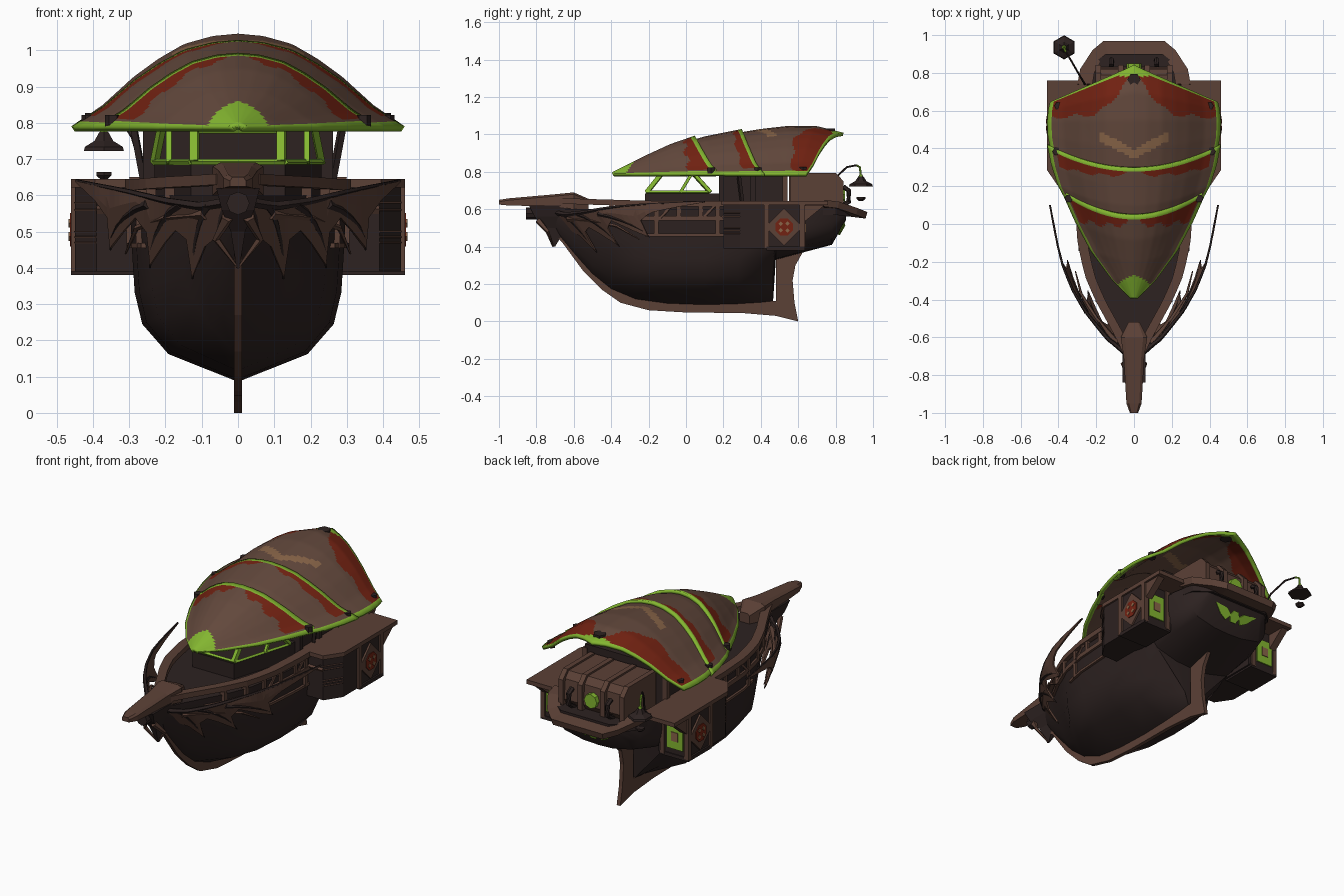
import bpy, bmesh, math
from mathutils import Vector

if "Cube" in bpy.data.objects:
    bpy.data.objects.remove(bpy.data.objects["Cube"])

def material(name, rgb):
    m = bpy.data.materials.new(name)
    m.diffuse_color = (*rgb, 1)
    m.use_nodes = True
    m.node_tree.nodes["Principled BSDF"].inputs["Base Color"].default_value = m.diffuse_color
    return m

DARK = material("dark timber", (0.026, 0.016, 0.015))
WOOD = material("brown timber", (0.105, 0.052, 0.037))
SHELL = material("shell brown", (0.125, 0.066, 0.046))
GREEN = material("lime green", (0.23, 0.47, 0.03))
RED = material("rust red", (0.17, 0.016, 0.006))
TAN = material("tan", (0.25, 0.13, 0.065))

def mesh(name, verts, faces, mats, idx=None, smooth=None, solid=0):
    me = bpy.data.meshes.new(name)
    me.from_pydata([tuple(v) for v in verts], [], faces)
    for m in (mats if isinstance(mats, list) else [mats]):
        me.materials.append(m)
    if idx:
        me.polygons.foreach_set("material_index", idx)
    bm = bmesh.new()
    bm.from_mesh(me)
    bmesh.ops.recalc_face_normals(bm, faces=bm.faces)
    bm.to_mesh(me)
    bm.free()
    if smooth:
        me.shade_smooth()
        me.set_sharp_from_angle(angle=math.radians(smooth))
    ob = bpy.data.objects.new(name, me)
    bpy.context.collection.objects.link(ob)
    if solid:
        mod = ob.modifiers.new("thickness", 'SOLIDIFY')
        mod.thickness, mod.offset = solid, 0
    return ob

def loft(name, rings, mat, smooth=None):
    n = len(rings[0])
    faces = [(i*n+j, i*n+(j+1) % n, (i+1)*n+(j+1) % n, (i+1)*n+j)
             for i in range(len(rings)-1) for j in range(n)]
    faces += [tuple(range(n)), tuple(range((len(rings)-1)*n, len(rings)*n))]
    return mesh(name, [p for r in rings for p in r], faces, mat, smooth=smooth)

def prism(name, pts, axis, a, b, mat):
    put = {'x': lambda p, d: (d, p[0], p[1]), 'y': lambda p, d: (p[0], d, p[1]),
           'z': lambda p, d: (p[0], p[1], d)}[axis]
    return loft(name, [[put(p, d) for p in pts] for d in (a, b)], mat)

def box(name, x0, x1, y0, y1, z0, z1, mat):
    return prism(name, [(x0, y0), (x1, y0), (x1, y1), (x0, y1)], 'z', z0, z1, mat)

def bar(name, pts, r, mat, n=6, r_end=None):
    """Tube through points, optionally tapering to r_end."""
    pts, rings = [Vector(p) for p in pts], []
    for i, p in enumerate(pts):
        d = (pts[min(i+1, len(pts)-1)] - pts[max(i-1, 0)]).normalized()
        u = d.cross(Vector((0.3, 0.2, 1))).normalized()
        w = d.cross(u)
        q = r + ((r_end or r) - r) * i / (len(pts)-1)
        rings.append([p + q*(math.cos(k*2*math.pi/n)*u + math.sin(k*2*math.pi/n)*w) for k in range(n)])
    return loft(name, rings, mat)

def ngon(cu, cv, r, n, turn=0):
    return [(cu + r*math.cos(turn+k*2*math.pi/n), cv + r*math.sin(turn+k*2*math.pi/n)) for k in range(n)]

def interp(x, tab):
    for p, q in zip(tab, tab[1:]):
        if x <= q[0]:
            f = max(0, (x-p[0])/(q[0]-p[0]))
            return [a+(b-a)*f for a, b in zip(p, q)]
    return list(tab[-1])

# ---- hull: (y, half width, keel z, section)
BOW, MID = [0, .1, .38, .6, .78, .92, 1], [0, .08, .64, .88, .95, .97, 1]
SKEG, STERN = [0, .04, .1, .3, .75, .96, 1], [0, .35, .8, .93, .98, 1, 1]
HEIGHT = [0, .02, .15, .31, .48, .66, 1]
HULL = [(-.72, .03, .5, BOW), (-.6, .085, .36, BOW), (-.5, .14, .25, BOW), (-.4, .195, .17, BOW),
        (-.27, .25, .115, MID), (-.1, .287, .092, MID), (.1, .3, .085, MID), (.28, .3, .09, MID),
        (.39, .3, .095, [(a+b)/2 for a, b in zip(MID, SKEG)]), (.465, .3, .1, SKEG),
        (.48, .3, .33, STERN), (.63, .3, .37, STERN), (.78, .26, .41, STERN), (.855, .2, .54, STERN)]
rings = []
for y, w, zk, sec in HULL:
    half = [(w*a, y, zk+(.6-zk)*h) for a, h in zip(sec, HEIGHT)]
    rings.append([(-x, b, c) for x, b, c in half[:0:-1]] + half)
loft("hull", rings, DARK, smooth=35)
width = lambda y: interp(y, [s[:2] for s in HULL])[1]

# ---- keel, stem and rudder fin
prism("keel", [(-.74, .5), (-.66, .42), (-.55, .27), (-.45, .17), (-.35, .1), (-.2, .06), (0, .048), (.3, .045),
               (.48, .03), (.6, 0), (.58, .1), (.57, .22), (.585, .3), (.63, .38), (.48, .36), (.48, .11), (.2, .1),
               (-.2, .11), (-.38, .17), (-.5, .27), (-.6, .39), (-.66, .5)], 'x', -.011, .011, WOOD)

# ---- rails following the hull side
def rail(name, y0, y1, z, h, inn, out, rise=0, n=14):
    for s in (1, -1):
        rs = []
        for i in range(n+1):
            y = y0+(y1-y0)*i/n
            x, zz = width(y), z + rise*max(0, -.2-y)
            rs.append([(s*(x-inn), y, zz), (s*(x+out), y, zz), (s*(x+out), y, zz+h), (s*(x-inn), y, zz+h)])
        loft(name, rs, WOOD)
rail("gunwale", -.68, .24, .615, .03, .04, .012, .03)
rail("middle_rail", -.5, .22, .54, .025, .02, .01)
rail("lower_rail", -.22, .22, .455, .014, .03, .006)
for s in (1, -1):
    for y in (-.4, -.28, -.16, -.04, .08, .17):
        x = width(y)
        box("rail_post", s*(x-.02), s*(x+.008), y-.012, y+.012, .455 if y in (-.16, .17) else .54, .62, WOOD)
    for y in (-.1, .13):
        x = width(y)
        bar("rail_brace", [(s*x, y-.04, .55), (s*x, y+.03, .625)], .009, WOOD, 4)

# ---- bowsprit and figurehead
loft("bowsprit", [[(-w, y, a), (w, y, a), (w, y, b-.01), (w*.7, y, b), (-w*.7, y, b), (-w, y, b-.01)] for y, w, a, b in
     [(-1, .022, .625, .65), (-.95, .04, .62, .658), (-.7, .055, .615, .68), (-.6, .07, .6, .69), (-.52, .03, .6, .655)]], WOOD)
loft("figurehead", [[(-w, y0, z), (w, y0, z), (w, y1, z), (-w, y1, z)] for w, y0, y1, z in
     [(.06, -.84, -.58, .62), (.045, -.81, -.58, .56), (.02, -.76, -.64, .5), (.004, -.715, -.7, .4)]], DARK)
prism("figurehead_disc", ngon(0, .578, .032, 8), 'y', -.855, -.8, DARK)
for s in (1, -1):
    bar("figurehead_fang", [(s*.03, -.79, .54), (s*.06, -.74, .48), (0, -.71, .4)], .018, WOOD, 5, .003)

# ---- swept clawed wings at the bow
SWEEP = [(.04, -.69), (.13, -.62), (.26, -.46), (.33, -.34), (.385, -.2), (.42, -.04), (.445, .1)]
TOP = [(.04, .58), (.1, .57), (.2, .585), (.3, .61), (.445, .64)]
LOW = [(.04, .5), (.09, .46), (.125, .375), (.14, .48), (.17, .505), (.2, .47), (.24, .41), (.25, .5),
       (.28, .54), (.315, .5), (.35, .455), (.358, .54), (.39, .585), (.445, .637)]
def wing_point(x, z, s):
    return (s*x, interp(x, SWEEP)[1] + max(0, .58-z)*.7, z)
for s in (1, -1):
    xs = sorted({round(.04+i*.0135, 4) for i in range(31)} | {p[0] for p in LOW})
    v, f = [], []
    for x in xs:
        t, b = interp(x, TOP)[1], interp(x, LOW)[1]
        v += [wing_point(x, t+(b-t)*k/3, s) for k in range(4)]
    for i in range(len(xs)-1):
        f += [(i*4+k, i*4+k+1, i*4+k+5, i*4+k+4) for k in range(3)]
    mesh("bow_wing", v, f, WOOD, solid=.009)
    bar("wing_top_rib", [wing_point(x, interp(x, TOP)[1], s) for x in xs[::3]], .014, DARK, 5, .005)
    for x0, tx, tz in ((.08, .125, .37), (.16, .243, .4), (.25, .352, .45)):
        bar("wing_claw", [wing_point(x0+(tx-x0)*math.sin(k*math.pi/10), .575+(tz-.575)*(k/5)**1.4, s)
                          for k in range(6)], .013, DARK, 5, .003)
    bar("inner_claw", [(s*.09, -.63, .55), (s*.2, -.5, .54), (s*.28, -.37, .51), (s*.31, -.25, .44)], .018, WOOD, 5, .003)

# ---- shell roof: stations (centre y, centre z, edge x, edge y, bend power)
ARCH = [(0, 1), (.15, .975), (.32, .89), (.47, .735), (.62, .54), (.81, .23), (1, 0)]
def shell(name, stations, rule, rim=.95, band=.95):
    half = [rim*i/34 for i in range(35)] + [1]
    vs = [-a for a in half[:0:-1]] + half
    ts = [band*i/40 for i in range(41)] + [1]
    tab = [(i/(len(stations)-1), *st) for i, st in enumerate(stations)]
    verts, faces, idx, n = [], [], [], len(vs)
    for t in ts:
        _, yc, zc, xe, ye, p = interp(t, tab)
        for v in vs:
            a = abs(v)
            verts.append((xe*v, yc+(ye-yc)*a**p, .783+(zc-.783)*interp(a, ARCH)[1]))
    for i in range(len(ts)-1):
        for j in range(n-1):
            faces.append((i*n+j, i*n+j+1, (i+1)*n+j+1, (i+1)*n+j))
            t, a = (ts[i]+ts[i+1])/2, abs(vs[j]+vs[j+1])/2
            x = abs(verts[i*n+j][0]+verts[i*n+j+1][0])/2
            y = (verts[i*n+j][1]+verts[(i+1)*n+j+1][1])/2
            idx.append(1 if a > rim or t > band else rule(t, a, x, y))
    mesh(name, verts, faces, [SHELL, GREEN, RED, TAN], idx, 40, .018)

wave = lambda a: .025*math.sin(a*21)
shell("front_shell", [(-.39, .79, .015, -.39, 1), (-.3, .835, .115, -.29, 1), (-.2, .885, .225, -.14, 1.2),
                      (-.08, .94, .31, .02, 1.6), (.05, .985, .385, .19, 2)],
      lambda t, a, x, y: 1 if t < .33*(1-.5*a) else 2 if t > .92-.16*a+wave(a) and .08 < a < .9 else 0, .93, .955)
shell("middle_shell", [(-.02, .945, .33, .08, 2), (.1, .98, .4, .21, 2), (.2, 1.0, .435, .32, 2), (.3, 1.02, .455, .42, 2)],
      lambda t, a, x, y: 2 if t > .9-.22*a+wave(a) and .08 < a < .9 else 0, .95, .93)
shell("rear_shell", [(.25, .995, .43, .34, 2), (.4, 1.02, .452, .47, 1.8), (.55, 1.037, .455, .54, 1.5),
                     (.7, 1.035, .45, .6, 1.1), (.84, 1.0, .44, .645, .95)],
      lambda t, a, x, y: 3 if abs(y-.37-.55*x) < .026 and x < .18
      else 1 if t > .87+x*1.1 else 2 if t > .93-min(.36, a*.9)+wave(a) else 0, .95, .96)
for x, y, z in ((.41, .385, .81), (.345, .135, .81), (.4, .625, .815)):
    for s in (1, -1):
        prism("shell_bolt", ngon(s*x, y, .022, 6), 'z', z-.02, z+.012, DARK)
prism("rear_shell_bolt", ngon(0, .765, .035, 6), 'z', 1.0, 1.032, DARK)

# ---- cabin with open green window frames
prism("cabin_base", [(-.13, -.22), (.13, -.22), (.23, .12), (.23, .2), (-.23, .2), (-.23, .12)], 'z', .59, .685, DARK)
box("cabin", -.25, .25, .18, .54, .59, .82, DARK)
bar("window_sill_front", [(-.13, -.21, .692), (.13, -.21, .692)], .009, GREEN, 4)
bar("window_top_front", [(-.13, -.14, .78), (.13, -.14, .78)], .009, GREEN, 4)
for s in (1, -1):
    bar("window_sill_side", [(s*.13, -.21, .692), (s*.23, .12, .692)], .009, GREEN, 4)
    bar("window_top_side", [(s*.13, -.14, .785), (s*.23, .16, .785)], .009, GREEN, 4)
    bar("window_post", [(s*.12, -.21, .69), (s*.12, -.13, .79)], .016, GREEN, 4)
    bar("window_post", [(s*.19, -.03, .69), (s*.19, .03, .79)], .011, GREEN, 4)
    bar("window_post", [(s*.23, .13, .69), (s*.21, .04, .79)], .013, GREEN, 4)
    bar("roof_strut", [(s*.26, .3, .64), (s*.29, .28, .8)], .012, DARK, 4)
    for y in (.19, .36, .53):
        box("cabin_post", s*.235, s*.262, y-.014, y+.014, .6, .8, WOOD if y > .5 else DARK)

# ---- engine chest at the stern
prism("engine_chest", [(.55, .59), (.8, .59), (.83, .64), (.82, .75), (.79, .785), (.55, .785)], 'x', -.19, .19, WOOD)
for x in (-.19, -.07, .07, .19):
    prism("chest_rib", [(.56, .6), (.842, .6), (.842, .75), (.8, .795), (.56, .795)], 'x', x-.014, x+.014, WOOD)
prism("chest_lamp", ngon(0, .68, .04, 8), 'y', .82, .85, GREEN)
for s in (1, -1):
    bar("chest_pipe", [(s*.12, .84, .72), (s*.12, .87, .7), (s*.12, .87, .64), (s*.12, .82, .61)], .014, DARK)

# ---- stern rim sloping down aft
outer = [(.3, .74, .65), (.285, .82, .64), (.22, .92, .605), (.16, .97, .585)]
inner = [(.22, .74, .65), (.21, .8, .64), (.18, .86, .61), (.13, .88, .6)]
pairs = list(zip(outer, inner))
pairs += [tuple((-p[0], p[1], p[2]) for p in q) for q in pairs[::-1]]
loft("stern_rim", [[o, i, (i[0], i[1], i[2]-.04), (o[0]*.97, o[1]-.01, o[2]-.035)] for o, i in pairs], WOOD)
loft("stern_flare", [[(-w, y, z), (w, y, z), (w, y, .61), (-w, y, .61)] for y, w, z in
                     [(.64, .29, .57), (.8, .26, .57), (.87, .19, .56), (.9, .15, .58)]], DARK)

# ---- green ornament on the stern
def stern_plate(name, pts):
    mesh(name, [(x, .789+(z-.41)*.577-.1*abs(x), z) for x, z in pts], [tuple(range(len(pts)))], GREEN, solid=.009)
stern_plate("stern_ornament", ngon(0, .49, .032, 6))
for s in (1, -1):
    stern_plate("stern_ornament_vane", [(s*.025, .495), (s*.05, .465), (s*.09, .485), (s*.14, .53), (s*.06, .52)])

# ---- side pods
for s in (1, -1):
    plan = [(s*x, y) for x, y in ((.27, .2), (.39, .2), (.45, .29), (.45, .63), (.27, .63))]
    prism("pod_body", plan, 'z', .39, .625, DARK)
    cap = [(s*x, y) for x, y in ((.25, .19), (.395, .19), (.46, .285), (.46, .76), (.25, .76))]
    prism("pod_cap", cap, 'z', .622, .645, WOOD)
    box("pod_foot", s*.28, s*.46, .43, .635, .38, .4, DARK)
    for x, y in ((.448, .43), (.448, .622), (.3, .625)):
        box("pod_post", s*(x-.014), s*(x+.012), y-.014, y+.014, .39, .625, WOOD)
    for z in (.47, .485, .5, .56, .58):
        bar("pod_louvre", [(s*.39, .2, z), (s*.45, .29, z)], .003, WOOD, 4)
    bar("pod_front_rail", [(s*.3, .2, .56), (s*.39, .2, .56)], .012, WOOD, 4)
    prism("pod_bracket", [(.63, .62), (.74, .62), (.63, .53)], 'x', s*.41, s*.45, WOOD)
    prism("diamond_panel", ngon(.525, .505, .1, 4), 'x', s*.445, s*.46, WOOD)
    prism("diamond_red", ngon(.525, .505, .05, 8, .39), 'x', s*.455, s*.464, RED)
    for k in range(4):
        a = k*math.pi/2 + .785
        prism("diamond_petal", ngon(.525+.026*math.cos(a), .505+.026*math.sin(a), .012, 4), 'x', s*.46, s*.467, TAN)
    box("pod_window", s*.325, s*.425, .628, .637, .43, .57, GREEN)
    box("pod_window_core", s*.355, s*.395, .634, .641, .475, .525, TAN)

# ---- hanging stern lantern
bar("lantern_pole", [(-.26, .74, .66), (-.29, .79, .76), (-.33, .86, .825), (-.36, .91, .835)], .006, DARK, 6, .005)
bar("lantern_hook", [(-.36, .91, .835), (-.37, .93, .825), (-.37, .935, .77)], .006, GREEN)
def disc_stack(name, levels, mat):
    loft(name, [[(x, y, z) for x, y in ngon(-.37, .935, r, 6, math.pi/2)] for r, z in levels], mat)
disc_stack("lantern_hat", [(.064, .722), (.06, .734), (.03, .75), (.014, .775)], DARK)
disc_stack("lantern_crown", [(.016, .765), (.008, .785)], GREEN)
disc_stack("lantern_bowl", [(.012, .645), (.024, .655), (.024, .665)], DARK)
